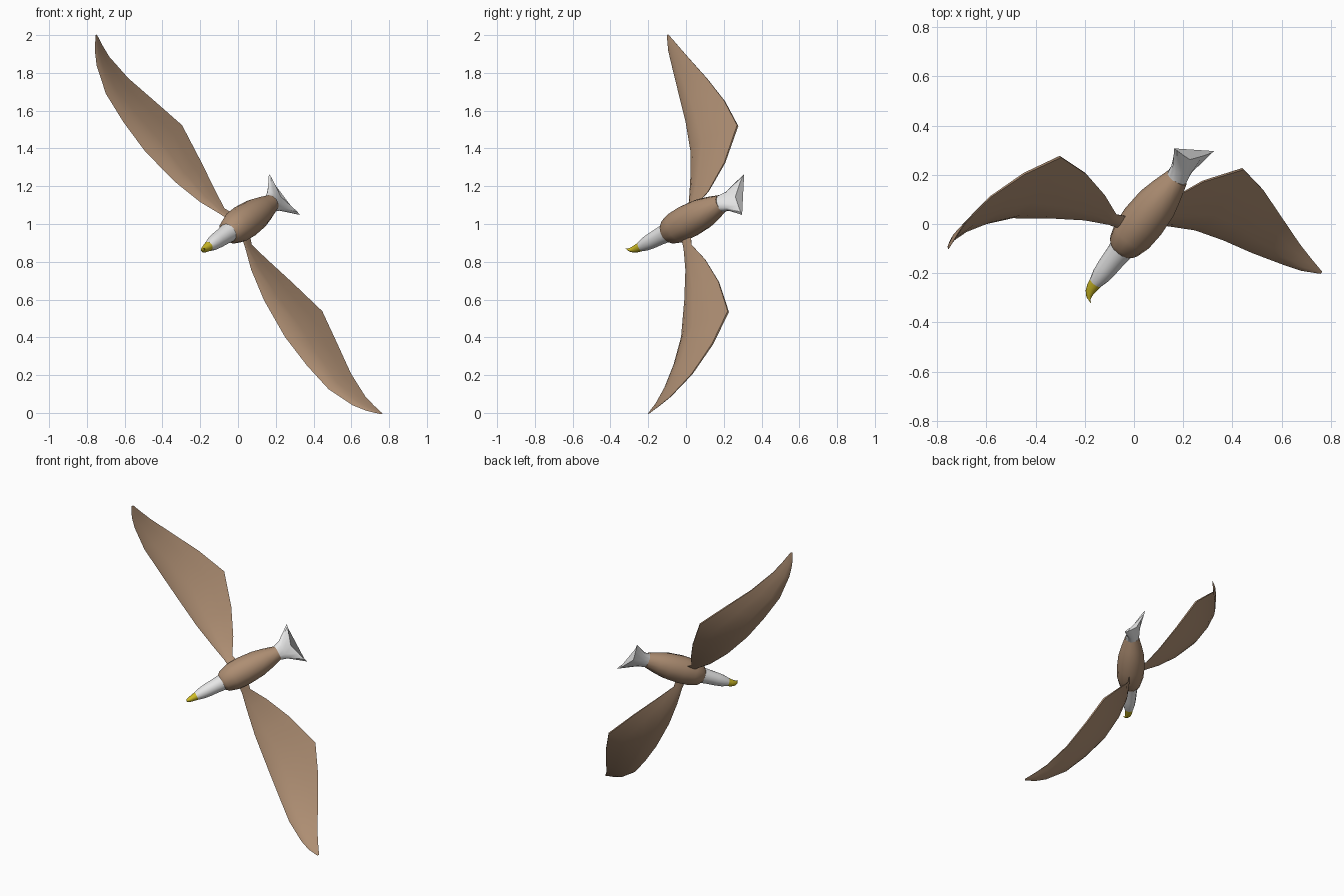
import bpy, bmesh, math
from mathutils import Vector, Matrix

cube = bpy.data.objects.get("Cube")
if cube:
    bpy.data.objects.remove(cube, do_unlink=True)

# Banked flight pose: local x = span, y = towards the tail, z = up from the back
SPAN = Vector((-1.5, 0.1, 1.99)).normalized()
AFT = Vector((0.566, 0.727, 0.389))
AFT = (AFT - SPAN * AFT.dot(SPAN)).normalized()
UP = SPAN.cross(AFT)
POSE = Matrix((SPAN, AFT, UP)).transposed().to_4x4()
POSE.translation = (0.06, 0.04, 1.03)


def material(name, colour):
    mat = bpy.data.materials.new(name)
    mat.use_nodes = True
    mat.diffuse_color = (*colour, 1)
    bsdf = mat.node_tree.nodes["Principled BSDF"]
    bsdf.inputs["Base Color"].default_value = (*colour, 1)
    bsdf.inputs["Roughness"].default_value = 0.8
    return mat


BROWN = material("brown feathers", (0.42, 0.27, 0.17))
WHITE = material("white feathers", (0.83, 0.83, 0.83))
YELLOW = material("yellow beak", (0.62, 0.50, 0.02))


def loft(name, rings, mat, angle=45):
    """Skin a list of equal-length point rings and close both ends."""
    bm = bmesh.new()
    loops = [[bm.verts.new(POSE @ Vector(p)) for p in ring] for ring in rings]
    for a, b in zip(loops, loops[1:]):
        for i in range(len(a)):
            j = (i + 1) % len(a)
            bm.faces.new((a[i], a[j], b[j], b[i]))
    bm.faces.new(loops[0])
    bm.faces.new(loops[-1])
    bmesh.ops.recalc_face_normals(bm, faces=bm.faces)
    mesh = bpy.data.meshes.new(name)
    bm.to_mesh(mesh)
    bm.free()
    obj = bpy.data.objects.new(name, mesh)
    bpy.context.collection.objects.link(obj)
    mesh.materials.append(mat)
    bpy.ops.object.select_all(action="DESELECT")
    obj.select_set(True)
    bpy.context.view_layer.objects.active = obj
    bpy.ops.object.shade_smooth_by_angle(angle=math.radians(angle))
    return obj


def oval(y, width, height, z=0.0, sweep=0.0, sides=12):
    """Oval ring across the body axis; sweep pushes its sides backwards."""
    ring = []
    for i in range(sides):
        t = math.tau * i / sides
        x = width * math.cos(t)
        ring.append((x, y + sweep * abs(x), z + height * math.sin(t)))
    return ring


# Body
loft("body", [oval(*s) for s in (
    (-0.200, 0.050, 0.050), (-0.180, 0.070, 0.068), (-0.120, 0.088, 0.085),
    (-0.040, 0.092, 0.090), (0.060, 0.084, 0.084), (0.130, 0.068, 0.068),
    (0.205, 0.047, 0.047))], BROWN)

# Head and neck
loft("head", [oval(*s) for s in (
    (-0.180, 0.054, 0.054), (-0.240, 0.047, 0.047), (-0.300, 0.043, 0.043),
    (-0.345, 0.037, 0.038), (-0.382, 0.027, 0.028))], WHITE)

# Hooked beak
loft("beak", [oval(*s) for s in (
    (-0.378, 0.027, 0.028), (-0.410, 0.021, 0.024, -0.001),
    (-0.436, 0.015, 0.018, -0.006), (-0.452, 0.009, 0.012, -0.018),
    (-0.457, 0.002, 0.004, -0.037))], YELLOW)

# Forked tail
loft("tail", [oval(*s) for s in (
    (0.195, 0.046, 0.046), (0.245, 0.062, 0.034, 0.008),
    (0.300, 0.136, 0.012, 0.017, 0.33))], WHITE)

# Wing stations: span, leading edge, trailing edge, height
STATIONS = (
    (0.05, -0.11, -0.04, 0.02), (0.12, -0.113, -0.055, 0.050),
    (0.225, -0.132, 0.011, 0.090), (0.395, -0.161, 0.090, 0.122),
    (0.617, -0.186, 0.158, 0.137), (0.807, -0.209, 0.075, 0.113),
    (0.98, -0.230, -0.023, 0.071), (1.127, -0.226, -0.109, 0.005),
    (1.195, -0.214, -0.144, -0.039), (1.257, -0.186, -0.174, -0.083))
# Wing section: chord fraction and thickness fraction, under side then top
SECTION = ((0, 0), (0.1, -0.06), (0.32, -0.09), (0.68, -0.06), (1, -0.015),
           (1, 0.015), (0.68, 0.06), (0.32, 0.09), (0.1, 0.06))


def wing(name, side):
    rings = []
    for x, lead, trail, z in STATIONS:
        chord = trail - lead
        rings.append([(side * x, lead + f * chord, z + h * chord)
                      for f, h in SECTION])
    loft(name, rings, BROWN, 50)


wing("left_wing", 1)
wing("right_wing", -1)
